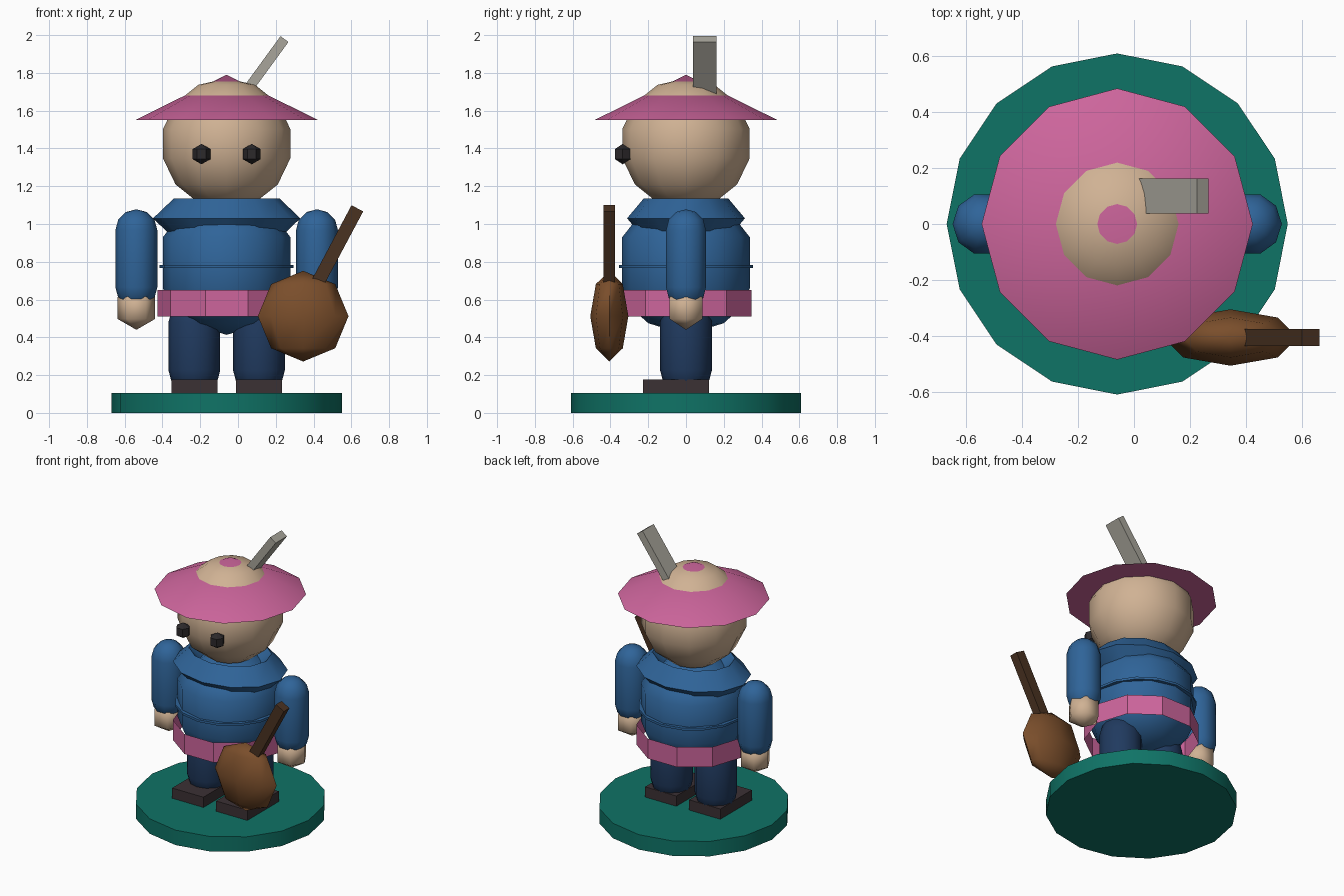
import bpy
import bmesh
from math import cos, sin, pi, radians
from mathutils import Matrix

cube = bpy.data.objects.get("Cube")
if cube:
    bpy.data.objects.remove(cube)

CX = -0.06  # figure axis


def material(name, hex_code):
    rgb = [int(hex_code[i:i + 2], 16) / 255 for i in (0, 2, 4)]
    lin = [c / 12.92 if c <= 0.04045 else ((c + 0.055) / 1.055) ** 2.4 for c in rgb]
    mat = bpy.data.materials.new(name)
    mat.use_nodes = True
    mat.diffuse_color = (*lin, 1)
    bsdf = mat.node_tree.nodes["Principled BSDF"]
    bsdf.inputs["Base Color"].default_value = (*lin, 1)
    bsdf.inputs["Roughness"].default_value = 0.8
    return mat


PINK = material("pink", "cd659c")
SKIN = material("skin", "d0b294")
BLUE = material("blue", "2f6499")
NAVY = material("navy", "203a5f")
TEAL = material("teal", "0f7366")
WOOD = material("brown wood", "7a4e2b")
DARK_WOOD = material("dark wood", "4a3221")
GREY = material("grey", "a8a59b")
LEATHER = material("dark leather", "3b3134")
BLACK = material("eye black", "2c292b")


def finish(name, bm, mat, smooth):
    mesh = bpy.data.meshes.new(name)
    bm.to_mesh(mesh)
    bm.free()
    mesh.materials.append(mat)
    obj = bpy.data.objects.new(name, mesh)
    bpy.context.collection.objects.link(obj)
    if smooth:
        bpy.ops.object.select_all(action="DESELECT")
        obj.select_set(True)
        bpy.context.view_layer.objects.active = obj
        bpy.ops.object.shade_smooth_by_angle(angle=radians(smooth))
    return obj


def lathe(name, profile, segs, mat, loc=(CX, 0, 0), scale=(1, 1, 1), smooth=0):
    """Spin (radius, height) points around z."""
    bm = bmesh.new()
    rings = [[bm.verts.new((r * cos(2 * pi * i / segs), r * sin(2 * pi * i / segs), z))
              for i in range(segs)] for r, z in profile]
    for a, b in zip(rings, rings[1:]):
        for i in range(segs):
            j = (i + 1) % segs
            bm.faces.new((a[i], a[j], b[j], b[i]))
    bmesh.ops.remove_doubles(bm, verts=bm.verts, dist=1e-5)
    bmesh.ops.recalc_face_normals(bm, faces=bm.faces)
    bm.transform(Matrix.Translation(loc) @ Matrix.Diagonal((*scale, 1)))
    return finish(name, bm, mat, smooth)


def ball(name, radius, segs, rings, mat, loc, scale=(1, 1, 1), smooth=0):
    prof = [(radius * sin(pi * k / rings), -radius * cos(pi * k / rings))
            for k in range(rings + 1)]
    return lathe(name, prof, segs, mat, loc, scale, smooth)


def capsule(name, radius, low, high, segs, mat, x):
    """Capsule whose straight part runs from low to high."""
    steps = [k * pi / 6 for k in range(4)]
    prof = [(radius * cos(a), low - radius * sin(a)) for a in reversed(steps)]
    prof += [(radius * cos(a), high + radius * sin(a)) for a in steps]
    return lathe(name, prof, segs, mat, (x, 0, 0), smooth=40)


def box(name, size, mat, loc, tilt=0):
    bm = bmesh.new()
    bmesh.ops.create_cube(bm, size=1)
    bm.transform(Matrix.Translation(loc) @ Matrix.Rotation(tilt, 4, "Y")
                 @ Matrix.Diagonal((*size, 1)))
    return finish(name, bm, mat, 0)


def tilted_bar(name, size, mat, tip, tilt):
    """Box leaning towards +x, placed by the centre of its top end."""
    half = size[2] / 2
    loc = (tip[0] - half * sin(tilt), tip[1], tip[2] - half * cos(tilt))
    return box(name, size, mat, loc, tilt)


# Stand
lathe("round_base", [(0, 0), (0.61, 0), (0.61, 0.105), (0, 0.105)], 16, TEAL, smooth=30)

# Torso with thin seam, open sash and thick collar
lathe("tunic", [(0, 0.413), (0.2, 0.475), (0.295, 0.56), (0.338, 0.66), (0.338, 0.93),
                (0.275, 1.01), (0.15, 1.1), (0, 1.13)], 12, BLUE, smooth=40)
lathe("tunic_seam", [(0.32, 0.768), (0.355, 0.768), (0.355, 0.784), (0.32, 0.784)],
      16, BLUE, smooth=30)
lathe("sash", [(0.366, 0.51), (0.366, 0.65)], 10, PINK)
lathe("collar", [(0.39, 1.03), (0.28, 1.135), (0.17, 1.03), (0.28, 0.925), (0.39, 1.03)],
      12, BLUE, scale=(1, 0.8, 1), smooth=40)

# Head, eyes and hat
ball("head", 0.346, 12, 7, SKIN, (CX, 0, 1.425), smooth=40)
lathe("hat", [(0, 1.55), (0.485, 1.55), (0, 1.79)], 12, PINK, smooth=30)
tilted_bar("hat_plume", (0.052, 0.125, 0.45), GREY, (0.246, 0.1, 1.979), 0.63)

# Paired parts
for side, label in ((1, "left"), (-1, "right")):
    ball(label + "_eye", 0.054, 6, 3, BLACK, (CX + side * 0.133, -0.335, 1.37))
    arm_x = CX + side * 0.478
    capsule(label + "_arm", 0.111, 0.665, 0.967, 10, BLUE, arm_x)
    ball(label + "_hand", 0.115, 6, 3, SKIN, (arm_x, 0, 0.555), smooth=65)
    leg_x = CX + side * 0.171
    capsule(label + "_leg", 0.137, 0.225, 0.48, 12, NAVY, leg_x)
    box(label + "_shoe", (0.243, 0.35, 0.08), LEATHER, (leg_x, -0.053, 0.137))

# Stringed instrument
ball("lute_body", 0.24, 8, 4, WOOD, (0.345, -0.406, 0.512), (1, 0.42, 1), smooth=50)
tilted_bar("lute_neck", (0.07, 0.062, 0.52), DARK_WOOD, (0.632, -0.406, 1.083), 0.49)
